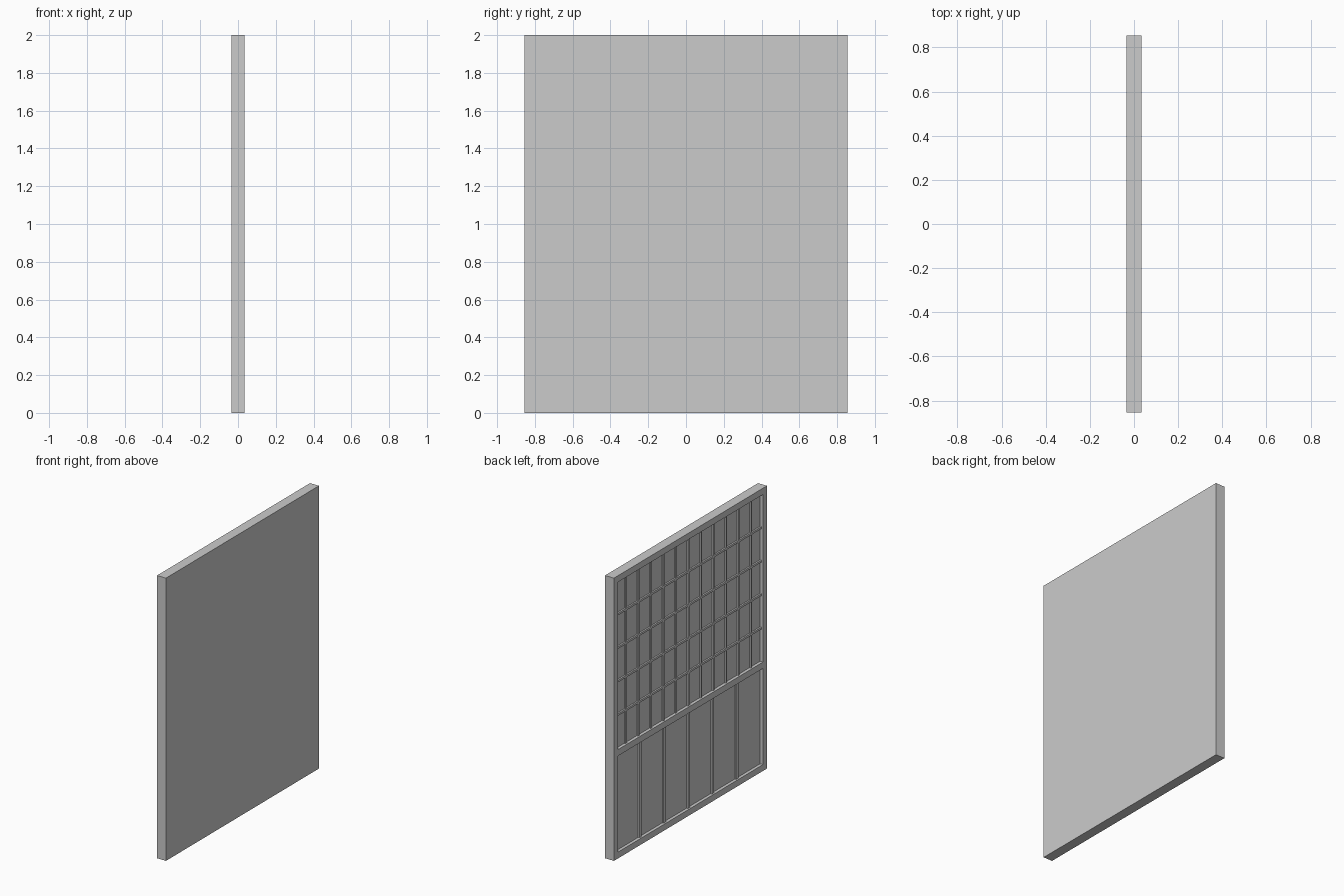
import bpy

cube = bpy.data.objects.get("Cube")
if cube:
    bpy.data.objects.remove(cube, do_unlink=True)

# Overall sizes
W, H, T = 0.855, 2.0, 0.035      # half width, height, half thickness
BORDER = 0.045                   # frame width
BACK = -0.013                    # recessed panel surface
BAR = -0.023                     # face of the glazing bars
RAIL_LOW, RAIL_TOP = 0.725, 0.77

paint = bpy.data.materials.new("plain grey")
paint.use_nodes = True
grey = (0.6, 0.6, 0.6, 1)
paint.diffuse_color = grey
paint.node_tree.nodes["Principled BSDF"].inputs["Base Color"].default_value = grey


def box(name, x, y, z):
    """Box between the given pairs of limits."""
    bpy.ops.mesh.primitive_cube_add(size=1, location=[sum(p) / 2 for p in (x, y, z)])
    ob = bpy.context.object
    ob.name = name
    ob.scale = [p[1] - p[0] for p in (x, y, z)]
    bpy.ops.object.transform_apply(location=False, rotation=False, scale=True)
    ob.data.materials.append(paint)
    return ob


def upright(name, y, width, z, face=BAR):
    box(name, (face, BACK), (y - width / 2, y + width / 2), z)


# Solid backing panel
box("backing_panel", (BACK, T), (-W, W), (0, H))

# Outer frame and middle rail
inner = W - BORDER
for side, name in ((-1, "front_stile"), (1, "rear_stile")):
    upright(name, side * (W - BORDER / 2), BORDER, (0, H), -T)
for name, z in (("bottom_rail", (0, BORDER)),
                ("middle_rail", (RAIL_LOW, RAIL_TOP)),
                ("top_rail", (H - BORDER, H))):
    box(name, (-T, BACK), (-inner, inner), z)

# Upper lattice
top = H - BORDER
for i in range(-5, 6):
    upright("lattice_upright", i * 0.14, 0.025 if i == 0 else 0.015, (RAIL_TOP, top))
step = (top - RAIL_TOP) / 5
for i in range(1, 5):
    z = RAIL_TOP + i * step
    box("lattice_crossbar", (BAR - 0.001, BACK), (-inner, inner), (z - 0.0075, z + 0.0075))

# Lower panel battens
for i in range(-2, 3):
    upright("lower_batten", i * inner / 3, 0.025, (BORDER, RAIL_LOW))
